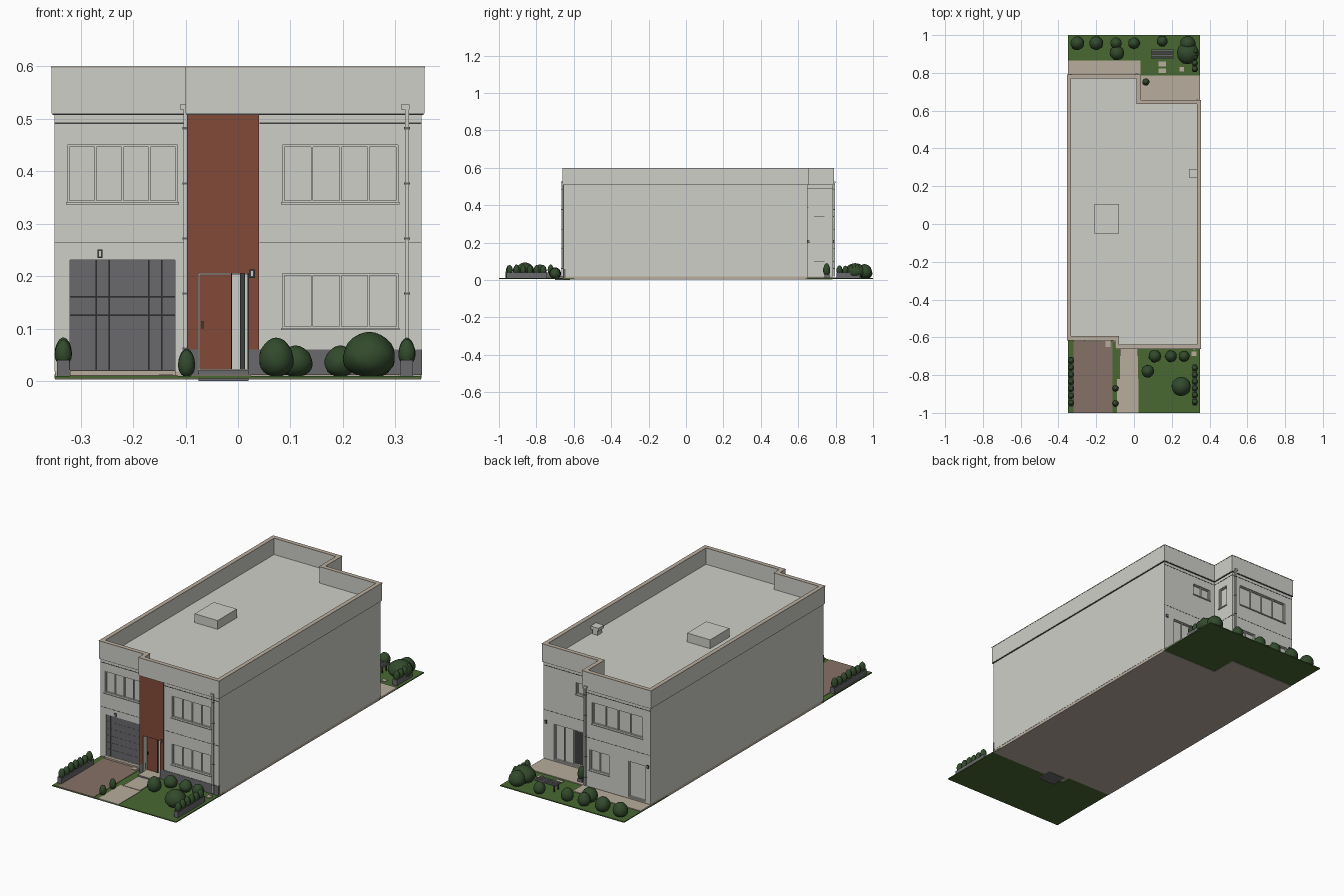
import bpy, bmesh, math, random
from mathutils import Vector, Matrix

random.seed(4)
cube = bpy.data.objects.get("Cube")
if cube:
    bpy.data.objects.remove(cube, do_unlink=True)


def material(name, r, g, b):
    lin = [(c / 255 / 12.92 if c < 11 else ((c / 255 + 0.055) / 1.055) ** 2.4) for c in (r, g, b)]
    m = bpy.data.materials.new(name)
    m.use_nodes = True
    m.diffuse_color = (*lin, 1)
    m.node_tree.nodes["Principled BSDF"].inputs["Base Color"].default_value = (*lin, 1)
    return m


WALL = material("pale_render", 207, 207, 201)
BRICK = material("red_brown_cladding", 130, 74, 57)
GREY = material("slate_grey", 106, 106, 109)
DARK = material("charcoal", 62, 62, 64)
GRASS = material("lawn_green", 72, 104, 50)
LEAF = material("foliage_green", 50, 74, 44)
DRIVE = material("driveway_brown", 134, 113, 102)
PAVE = material("paving_beige", 184, 172, 157)


def finish(name, bm, mat):
    bmesh.ops.recalc_face_normals(bm, faces=bm.faces)
    me = bpy.data.meshes.new(name)
    bm.to_mesh(me)
    bm.free()
    me.materials.append(mat)
    ob = bpy.data.objects.new(name, me)
    bpy.context.scene.collection.objects.link(ob)
    return ob


def boxes(name, mat, items):
    """One object from boxes given as x0, x1, y0, y1, z0, z1."""
    bm = bmesh.new()
    for x0, x1, y0, y1, z0, z1 in items:
        m = Matrix.Translation(((x0 + x1) / 2, (y0 + y1) / 2, (z0 + z1) / 2))
        bmesh.ops.create_cube(bm, size=1, matrix=m @ Matrix.Diagonal((x1 - x0, y1 - y0, z1 - z0, 1)))
    return finish(name, bm, mat)


def outline(o):
    """Stepped footprint, moved outwards by o."""
    return [(-.35 - o, -.61 - o), (-.095 - o, -.61 - o), (-.095 - o, -.655 - o), (.35 + o, -.655 - o),
            (.35 + o, .65 + o), (.03 + o, .65 + o), (.03 + o, .785 + o), (-.35 - o, .785 + o)]


def prism(name, mat, o, z0, z1):
    bm = bmesh.new()
    f = bm.faces.new([bm.verts.new((x, y, z0)) for x, y in outline(o)])
    r = bmesh.ops.extrude_face_region(bm, geom=[f])
    bmesh.ops.translate(bm, vec=(0, 0, z1 - z0), verts=[v for v in r["geom"] if isinstance(v, bmesh.types.BMVert)])
    return finish(name, bm, mat)


def ring(name, mat, outer, inner, z0, z1):
    bm = bmesh.new()
    loops = [[bm.verts.new((x, y, z)) for x, y in outline(o)]
             for o, z in ((outer, z0), (outer, z1), (inner, z1), (inner, z0))]
    n = len(loops[0])
    for k in range(4):
        a, b = loops[k], loops[(k + 1) % 4]
        for i in range(n):
            bm.faces.new((a[i], a[(i + 1) % n], b[(i + 1) % n], b[i]))
    return finish(name, bm, mat)


# Wall planes: axis, position, outward sign
FRONT_GARAGE = ("y", -.61, -1)
FRONT_ENTRY = ("y", -.655, -1)
BACK_WING = ("y", .785, 1)
BACK_RECESS = ("y", .65, 1)
BACK_RETURN = ("x", .03, 1)


def on_wall(wall, u0, u1, z0, z1, d0, d1):
    """Box spanning u0..u1 along a wall and d0..d1 outwards from it."""
    axis, at, s = wall
    a, b = sorted((at + s * d0, at + s * d1))
    return (u0, u1, a, b, z0, z1) if axis == "y" else (a, b, u0, u1, z0, z1)


# Main building and ground slab
body = prism("building_walls", WALL, 0, .018, .515)
prism("foundation_slab", PAVE, -.001, .003, .019)
ring("parapet", WALL, .005, -.014, .51, .597)
ring("parapet_cap", PAVE, .006, -.016, .597, .6)
ring("parapet_drip_edge", DARK, .0035, -.005, .507, .511)

# Openings: wall, u0, u1, z0, z1, panes
windows = [(FRONT_GARAGE, -.325, -.115, .34, .45, 4), (FRONT_ENTRY, .085, .305, .34, .45, 4),
           (FRONT_ENTRY, .085, .305, .1, .205, 4), (BACK_WING, -.305, -.02, .34, .45, 4),
           (BACK_WING, -.115, -.005, .1, .205, 2), (BACK_RECESS, .06, .165, .39, .45, 2),
           (BACK_RETURN, .685, .74, .34, .45, 1), (BACK_RETURN, .685, .74, .1, .205, 1)]
doors = [(BACK_WING, -.32, -.225, .021, .205, 1), (BACK_RECESS, .13, .29, .021, .205, 3)]
garage = (FRONT_GARAGE, -.32, -.12, .021, .231)
entry = (FRONT_ENTRY, -.075, .02, .021, .205)
cuts = [on_wall(*w[:5], -.012, .02) for w in windows + doors + [garage]]
cuts.append(on_wall(*entry, -.035, .02))
cutter = boxes("opening_cutter", WALL, cuts)
cutter.hide_render = True
mod = body.modifiers.new("openings", "BOOLEAN")
mod.operation, mod.solver, mod.object = "DIFFERENCE", "EXACT", cutter
bpy.context.view_layer.objects.active = body
bpy.ops.object.modifier_apply(modifier=mod.name)
bpy.data.objects.remove(cutter, do_unlink=True)

# Window and back door frames, mullions and sills
frames, sills = [], []
for wall, u0, u1, z0, z1, panes in windows + doors:
    t = .004
    for i in range(panes + 1):
        u = u0 + (u1 - u0 - t) * i / panes
        frames.append(on_wall(wall, u, u + t, z0, z1, -.013, -.005))
    for z in (z0, z1 - t):
        frames.append(on_wall(wall, u0, u1, z, z + t, -.013, -.005))
    if z0 > .05:
        sills.append(on_wall(wall, u0 - .003, u1 + .003, z0 - .003, z0 + .001, -.01, .006))
boxes("window_frames", WALL, frames)
boxes("window_sills", WALL, sills)
boxes("patio_door_glass", DARK, [on_wall(BACK_RECESS, .135, .18, .03, .2, -.013, -.01)])

# Cladding around the entrance, and dark plinth
boxes("entrance_cladding", BRICK, [(-.097, .04, -.658, -.62, .205, .51), (-.097, -.075, -.658, -.605, .06, .205),
                                   (.02, .04, -.658, -.62, .06, .205), (-.097, -.09, -.63, -.605, .06, .51)])
boxes("plinth", GREY, [on_wall(FRONT_ENTRY, .02, .351, .012, .06, -.01, .002),
                       on_wall(FRONT_ENTRY, -.097, -.075, .012, .06, -.02, .003)])
boxes("entry_door", BRICK, [on_wall(FRONT_ENTRY, -.073, -.012, .022, .203, -.036, -.026)])
boxes("entry_sidelight", WALL, [on_wall(FRONT_ENTRY, -.012, .02, .022, .203, -.036, -.03)])
boxes("entry_posts", DARK, [on_wall(FRONT_ENTRY, u, u + w, .022, .205, -.036, -.022)
                            for u, w in ((-.013, .002), (.004, .009), (.018, .002))])
boxes("door_handle", DARK, [on_wall(FRONT_ENTRY, -.07, -.066, .1, .115, -.026, -.02)])

# Sectional garage door with raised panels
boxes("garage_door", DARK, [on_wall(*garage, -.014, -.008)])
rows, cols = 6, 8
pw, ph = .2 / cols, .21 / rows
boxes("garage_panels", GREY, [on_wall(FRONT_GARAGE, -.32 + c * pw, -.3205 + (c + 1) * pw, .021 + r * ph,
                                      .0205 + (r + 1) * ph, -.009, -.005)
                              for r in range(rows) for c in range(cols)])

# Storey joint lines on the front and back
spans = [(FRONT_GARAGE, -.35, -.098), (FRONT_ENTRY, .041, .35), (BACK_WING, -.35, .03),
         (BACK_RECESS, .03, .35), (BACK_RETURN, .65, .785)]
boxes("storey_joints", DARK, [on_wall(w, a, b, z, z + h, -.002, .0008)
                              for w, a, b in spans for z, h in ((.264, .0015), (.49, .003))])

# Downpipes with hoppers and brackets
pipes, brackets = [], []
for x, y, s, z0 in ((-.1, -.618, -1, .02), (.322, -.662, -1, .02), (.015, .792, 1, .02)):
    pipes += [(x - .004, x + .004, y - .004, y + .004, z0, .518), (x - .011, x + .005, y - .006, y + .006, .518, .527)]
    brackets += [(x - .006, x + .006, y - .005, y + .005, z, z + .004) for z in (.06, .165, .27, .375, .48)]
boxes("downpipes", WALL, pipes)
boxes("downpipe_brackets", GREY, brackets)

# Wall lights
spots = [(FRONT_GARAGE, -.263, .243), (FRONT_ENTRY, .027, .205), (BACK_RECESS, .335, .205), (BACK_WING, -.335, .205)]
boxes("wall_light_backs", DARK, [on_wall(w, u - .005, u + .005, z - .008, z + .008, 0, .006) for w, u, z in spots])
boxes("wall_light_lamps", WALL, [on_wall(w, u - .003, u + .003, z - .006, z + .006, .004, .009) for w, u, z in spots])

# Roof hatch and vent
boxes("roof_hatch", WALL, [(-.21, -.08, -.05, .105, .51, .56)])
boxes("roof_vent", WALL, [(.3, .328, .25, .285, .51, .54), (.292, .336, .245, .29, .54, .555)])

# Lawns and paving
boxes("lawns", GRASS, [(-.35, .35, -1, -.6, .005, .01), (-.35, .35, .64, 1, .005, .01)])
boxes("driveway", DRIVE, [(-.32, -.115, -1, -.61, .008, .012)])
boxes("garage_threshold", PAVE, [(-.32, -.118, -.625, -.6, .008, .02)])
boxes("front_path", PAVE, [(-.09, .025, -1, -.82, .008, .012), (-.075, .02, -.82, -.655, .008, .014)])
boxes("porch_step", GREY, [(-.075, .02, -.7, -.62, 0, .02)])
boxes("porch_paving", PAVE, [(-.075, .02, -.7, -.621, .019, .0215)])
boxes("back_terrace", PAVE, [(-.35, .035, .78, .865, .008, .014), (.03, .35, .645, .785, .008, .014)])
boxes("stepping_stones", PAVE, [(x - .02, x + .02, y - .012, y + .012, .008, .013)
                                for x, y in ((.15, .847), (.15, .811))]
      + [(.24, .265, .808, .832, .008, .013), (-.15, -.125, -.65, -.625, .008, .014), (.305, .33, -.7, -.675, .008, .013)])

# Garden table
boxes("garden_table_top", GREY, [(.09, .21, .875 + i * .013, .885 + i * .013, .043, .047) for i in range(4)])
boxes("garden_table_legs", DARK, [(x, x + .005, y, y + .005, .01, .043) for x in (.1, .195) for y in (.88, .913)])

# Shrubs
def shrub(bm, x, y, r, z0, z1):
    m = Matrix.Translation((x, y, (z0 + z1) / 2)) @ Matrix.Rotation(random.random() * math.tau, 4, "Z")
    made = bmesh.ops.create_icosphere(bm, subdivisions=3, radius=1)["verts"]
    phase = random.random() * 6
    for v in made:
        p = v.co.copy()
        bump = 1 + .035 * math.sin(5 * p.x + phase) * math.cos(4 * p.y + 5 * p.z)
        taper = 1 - .14 * p.z
        v.co = m @ Vector((p.x * r * bump * taper, p.y * r * bump * taper, p.z * (z1 - z0) / 2))


def shrubs(name, items):
    bm = bmesh.new()
    for it in items:
        shrub(bm, *it)
    for f in bm.faces:
        f.smooth = True
    return finish(name, bm, LEAF)


shrubs("front_shrubs", [(x, y, r, .008, h) for x, y, r, h in (
    (.11, -.7, .032, .068), (.195, -.7, .03, .068), (.265, -.7, .028, .065), (.073, -.78, .033, .083),
    (.25, -.86, .05, .094), (-.098, -.87, .016, .062), (-.098, -.95, .016, .06))])
shrubs("back_shrubs", [(x, y, r, .008, h) for x, y, r, h in (
    (-.3, .957, .036, .08), (-.2, .957, .036, .082), (-.095, .957, .03, .075), (-.09, .905, .038, .08),
    (0, .957, .03, .075), (.15, .968, .028, .07), (.285, .905, .058, .09), (.285, .955, .04, .085))])

# Planter boxes with hedges
planters, hedge = [], []
for x, y0, y1, n in ((-.333, -.965, -.705, 7), (.322, -.96, -.745, 6), (.322, .805, .93, 4)):
    planters.append((x - .012, x + .012, y0, y1, .008, .04))
    hedge += [(x, y0 + (y1 - y0) * (i + .5) / n, .016, .03, .08 + random.uniform(-.005, .004)) for i in range(n)]
boxes("planter_boxes", GREY, planters)
shrubs("planter_hedges", hedge)
boxes("terrace_pot", GREY, [(.05, .076, .74, .766, .012, .03)])
shrubs("terrace_pot_shrub", [(.063, .752, .019, .022, .09)])
